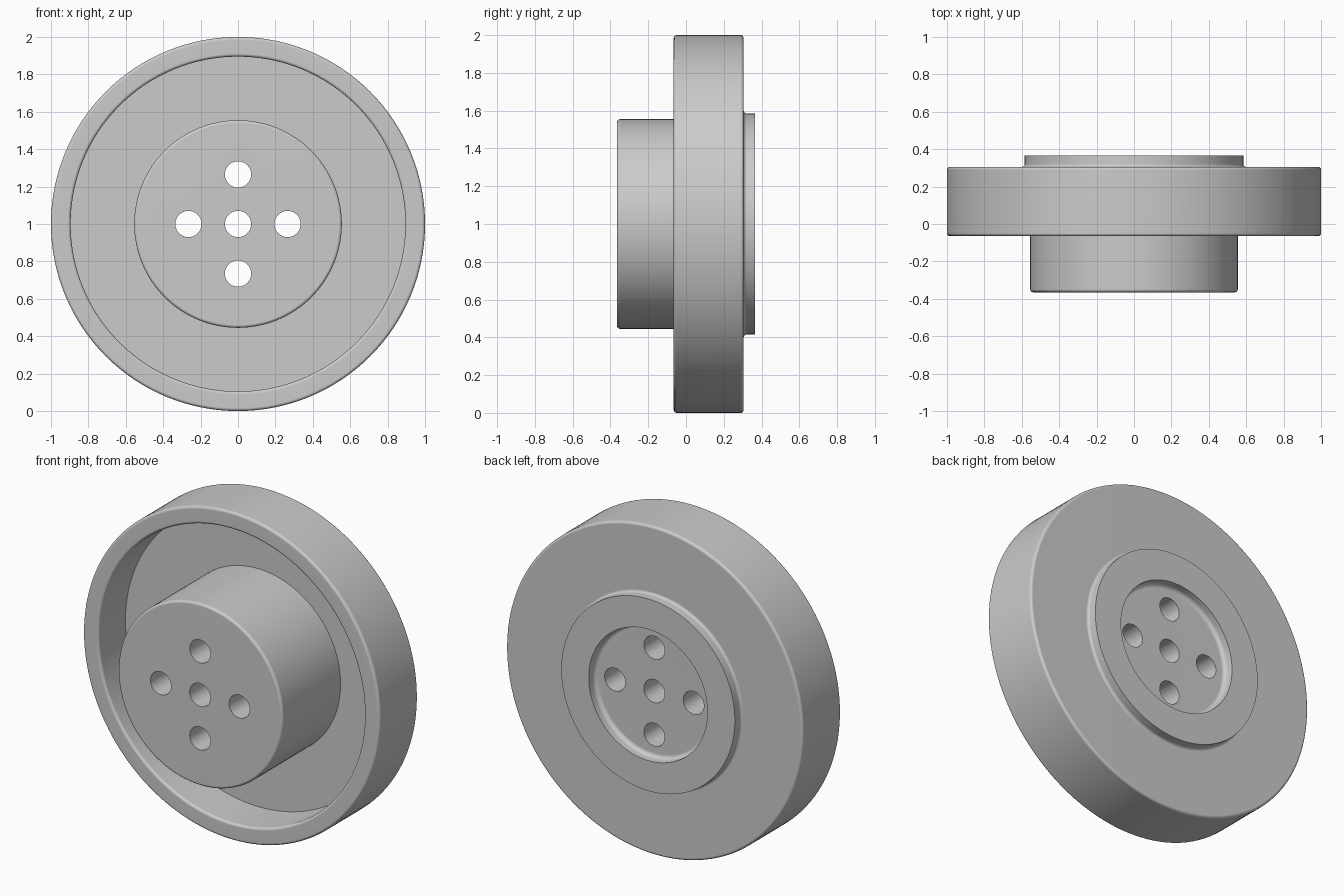
import bpy, bmesh, math
from mathutils import Matrix, Vector

default = bpy.data.objects.get("Cube")
if default:
    bpy.data.objects.remove(default, do_unlink=True)

SEGMENTS = 128
HOLE_R = 0.07
HOLE_OFFSET = 0.265
FILLET = 0.016

grey = bpy.data.materials.new("plain grey")
grey.use_nodes = True
colour = (0.6, 0.6, 0.6, 1)
grey.diffuse_color = colour
grey.node_tree.nodes["Principled BSDF"].inputs["Base Color"].default_value = colour


def rounded(corners, steps=4):
    """Turn (radius, y, fillet) corners into a profile with rounded corners."""
    points = []
    for i, (r, y, f) in enumerate(corners):
        p = Vector((r, y))
        if not f:
            points.append(p)
            continue
        before = (Vector(corners[i - 1][:2]) - p).normalized() * f
        after = (Vector(corners[(i + 1) % len(corners)][:2]) - p).normalized() * f
        centre = p + before + after
        for k in range(steps + 1):
            t = math.pi / 2 * k / steps
            points.append(centre - after * math.cos(t) - before * math.sin(t))
    return points


def make_object(name, bm):
    bmesh.ops.recalc_face_normals(bm, faces=bm.faces)
    mesh = bpy.data.meshes.new(name)
    bm.to_mesh(mesh)
    bm.free()
    mesh.materials.append(grey)
    obj = bpy.data.objects.new(name, mesh)
    bpy.context.collection.objects.link(obj)
    return obj


# Wheel section: hub, dished front, rim, raised back ring with recess, centre bore
section = rounded([
    (HOLE_R, -0.365, 0),
    (0.555, -0.365, FILLET),
    (0.555, 0.195, 0),
    (0.895, 0.195, 0),
    (0.895, -0.065, FILLET),
    (1.0, -0.065, FILLET),
    (1.0, 0.305, FILLET),
    (0.585, 0.305, FILLET),
    (0.585, 0.365, 0),
    (0.40, 0.365, 0),
    (0.40, 0.305, 0.025),
    (HOLE_R, 0.305, 0),
])
bm = bmesh.new()
verts = [bm.verts.new((p.x, p.y, 1)) for p in section]
edges = [bm.edges.new((verts[i - 1], verts[i])) for i in range(len(verts))]
bmesh.ops.spin(bm, geom=verts + edges, cent=(0, 0, 1), axis=(0, 1, 0),
               angle=math.tau, steps=SEGMENTS, use_merge=True)
bmesh.ops.remove_doubles(bm, verts=bm.verts, dist=0.0001)
wheel = make_object("wheel", bm)

# Four bolt holes around the bore
bm = bmesh.new()
for i in range(4):
    a = i * math.pi / 2
    place = Matrix.Translation((HOLE_OFFSET * math.cos(a), 0, 1 + HOLE_OFFSET * math.sin(a)))
    bmesh.ops.create_cone(bm, cap_ends=True, segments=48, radius1=HOLE_R,
                          radius2=HOLE_R, depth=1.2,
                          matrix=place @ Matrix.Rotation(math.pi / 2, 4, "X"))
cutter = make_object("bolt_hole_cutter", bm)
cutter.hide_render = True

cut = wheel.modifiers.new("bolt_holes", "BOOLEAN")
cut.operation = "DIFFERENCE"
cut.solver = "EXACT"
cut.object = cutter

bpy.ops.object.select_all(action="DESELECT")
wheel.select_set(True)
bpy.context.view_layer.objects.active = wheel
bpy.ops.object.modifier_apply(modifier=cut.name)
bpy.data.objects.remove(cutter, do_unlink=True)

# Smooth curves, crisp edges, flat faces kept flat
bpy.ops.object.shade_smooth_by_angle(angle=math.radians(35))
weighted = wheel.modifiers.new("flat_faces", "WEIGHTED_NORMAL")
weighted.keep_sharp = True
